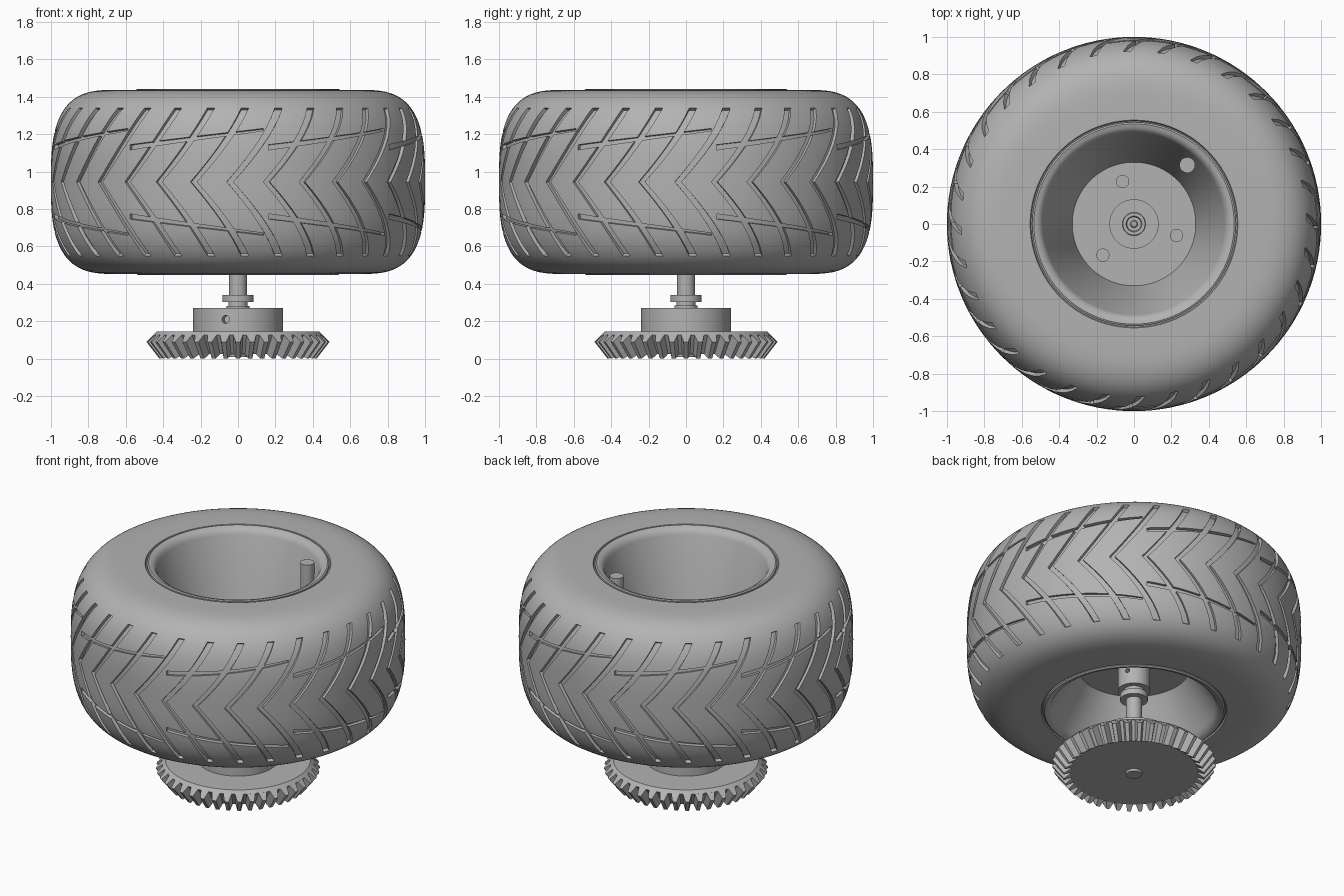
import bpy, bmesh
from math import sin, cos, pi, radians, copysign

if "Cube" in bpy.data.objects:
    bpy.data.objects.remove(bpy.data.objects["Cube"])

grey = bpy.data.materials.new("plain grey")
grey.use_nodes = True
grey.diffuse_color = (0.45, 0.45, 0.45, 1)
grey.node_tree.nodes["Principled BSDF"].inputs["Base Color"].default_value = (0.45, 0.45, 0.45, 1)

MID, HALF = 0.945, 0.492      # wheel centre height and half width


def finish(bm, name):
    bmesh.ops.remove_doubles(bm, verts=bm.verts, dist=1e-5)
    bmesh.ops.recalc_face_normals(bm, faces=bm.faces)
    mesh = bpy.data.meshes.new(name)
    bm.to_mesh(mesh)
    bm.free()
    mesh.materials.append(grey)
    obj = bpy.data.objects.new(name, mesh)
    bpy.context.collection.objects.link(obj)
    return obj


def lathe(name, profile, sides=64, at=(0, 0)):
    """Spin a closed (radius, height) profile about a vertical axis."""
    bm = bmesh.new()
    rings = []
    for i in range(sides):
        a = 2 * pi * i / sides
        rings.append([bm.verts.new((at[0] + r * cos(a), at[1] + r * sin(a), z)) for r, z in profile])
    n = len(profile)
    for i in range(sides):
        p, q = rings[i], rings[(i + 1) % sides]
        for j in range(n):
            k = (j + 1) % n
            if profile[j][0] == 0 and profile[k][0] == 0:
                continue
            if profile[j][0] == 0:
                bm.faces.new((p[j], q[k], p[k]))
            elif profile[k][0] == 0:
                bm.faces.new((p[j], q[j], p[k]))
            else:
                bm.faces.new((p[j], q[j], q[k], p[k]))
    return finish(bm, name)


def cylinder(name, r, low, high, sides=48, at=(0, 0)):
    return lathe(name, [(0, low), (r, low), (r, high), (0, high)], sides, at)


def cut(obj, cutter):
    cutter.hide_render = True
    mod = obj.modifiers.new("cut", 'BOOLEAN')
    mod.operation, mod.solver, mod.object = 'DIFFERENCE', 'EXACT', cutter
    bpy.context.view_layer.update()
    graph = bpy.context.evaluated_depsgraph_get()
    mesh = bpy.data.meshes.new_from_object(obj.evaluated_get(graph))
    obj.modifiers.clear()
    obj.data = mesh
    bpy.data.objects.remove(cutter)


def smooth(obj, angle=35):
    bpy.ops.object.select_all(action='DESELECT')
    obj.select_set(True)
    bpy.context.view_layer.objects.active = obj
    bpy.ops.object.shade_smooth_by_angle(angle=radians(angle))


def tyre_point(theta, z, lift):
    """Point on the tyre's crown, lifted along the surface normal."""
    def radius(h):
        u = min(abs(h - MID) / HALF, 0.999)
        return 0.65 + 0.35 * (1 - u ** 3) ** (1 / 3)
    slope = (radius(z + 0.005) - radius(z - 0.005)) / 0.01
    size = (1 + slope * slope) ** 0.5
    r, h = radius(z) + lift / size, z - slope * lift / size
    return r * cos(theta), r * sin(theta), h


def groove(bm, path):
    """Solid strip through a path of (theta, z, half theta width, half z width)."""
    sections = []
    for t, z, dt, dz in path:
        corners = ((-1, -0.02), (1, -0.02), (1, 0.03), (-1, 0.03))
        sections.append([bm.verts.new(tyre_point(t + s * dt, z + s * dz, h)) for s, h in corners])
    for a, b in zip(sections, sections[1:]):
        for k in range(4):
            m = (k + 1) % 4
            bm.faces.new((a[k], a[m], b[m], b[k]))
    bm.faces.new(sections[0])
    bm.faces.new(sections[-1])


# Tyre: rounded-square section
section = []
for i in range(41):
    t = -pi / 2 + pi * i / 40
    c, s = max(cos(t), 0), sin(t)
    section.append((0.65 + 0.35 * c ** (2 / 3), MID + HALF * copysign(abs(s) ** (2 / 3), s)))
section += [(0.555, MID + HALF), (0.55, MID + 0.48), (0.53, MID + 0.475),
            (0.53, MID - 0.475), (0.55, MID - 0.48), (0.555, MID - HALF)]
tyre = lathe("tyre", section, 128)

# Chevron tread grooves
bm = bmesh.new()
for i in range(32):
    apex = radians(-90 - 25 + 11.25 * i)
    path = []
    for k in range(-8, 9):
        u = abs(k) / 8
        path.append((apex + 0.36 * u - 0.08 * u * u, MID + 0.395 * k / 8, 0.017 + 0.005 * u, 0))
    groove(bm, path)
cut(tyre, finish(bm, "chevron_cutter"))

# Long slanting tread grooves, mirrored about the middle
bm = bmesh.new()
for i in range(8):
    for side in (-1, 1):
        path = []
        for k in range(13):
            u = k / 12
            theta = radians(-90 - 35.5 + 45 * i + 43.5 * u)
            path.append((theta, MID + side * (0.185 + 0.095 * u), 0, 0.014 - 0.008 * u))
        groove(bm, path)
cut(tyre, finish(bm, "long_groove_cutter"))
smooth(tyre, 30)

# Rim with dished sides and a central disc
rim = lathe("rim", [
    (0, 0.80), (0.33, 0.80), (0.485, 1.40), (0.497, 1.425), (0.515, 1.437), (0.535, 1.442), (0.544, 1.438),
    (0.544, 0.455), (0.535, 0.448), (0.515, 0.453), (0.497, 0.465), (0.485, 0.49), (0.33, 0.74), (0, 0.74)], 96)
smooth(rim)

# Valve stem
smooth(cylinder("valve_stem", 0.042, 0.95, 1.40, 32, (0.285, 0.315)))

# Centre boss and slotted screws on the disc
smooth(lathe("centre_boss", [(0, 0.79), (0.132, 0.79), (0.132, 0.81), (0.062, 0.81), (0.06, 0.83),
                             (0.042, 0.83), (0.038, 0.815), (0.02, 0.815), (0.015, 0.825), (0, 0.825)]))
for i in range(3):
    a = radians(105 + 120 * i)
    x, y = 0.235 * cos(a), 0.235 * sin(a)
    screw = cylinder("disc_screw", 0.035, 0.79, 0.812, 32, (x, y))
    bm = bmesh.new()
    bmesh.ops.create_cube(bm, size=1)
    for v in bm.verts:
        px, py = v.co.x * 0.05, v.co.y * 0.012
        v.co = (x + px * cos(a) - py * sin(a), y + px * sin(a) + py * cos(a), 0.815 + v.co.z * 0.02)
    cut(screw, finish(bm, "slot_cutter"))
    smooth(screw)


def side_hole(obj, angle, reach, z, r):
    """Bore a small round set-screw hole inward from the side."""
    bore = cylinder("bore_cutter", r, -0.05, 0.05, 24)
    bore.rotation_euler = (0, pi / 2, angle)
    bore.location = (reach * cos(angle), reach * sin(angle), z)
    cut(obj, bore)
    smooth(obj)


# Axle with the hub sleeve, flanges and collars
smooth(cylinder("axle", 0.047, 0.01, 0.80))
side_hole(cylinder("hub_sleeve", 0.096, 0.59, 0.745), radians(26), 0.10, 0.68, 0.014)
for low in (0.303, 0.525):
    smooth(cylinder("axle_flange", 0.083, low, low + 0.037))
for low, high in ((0.26, 0.283), (0.56, 0.60)):
    smooth(cylinder("axle_collar", 0.062, low, high))
smooth(cylinder("axle_spacer", 0.052, 0.28, 0.306))

# Bevel gear
side_hole(cylinder("gear_hub", 0.24, 0.13, 0.27, 96), radians(-90 - 16), 0.24, 0.21, 0.021)
gear = lathe("gear_body", [(0, 0.145), (0.435, 0.145), (0.454, 0.126), (0.38, 0.025),
                           (0.05, 0.025), (0.045, 0.015), (0.02, 0.015), (0.015, 0.03), (0, 0.03)], 80)
smooth(gear, 25)

# Gear teeth: tapered wedges on the lower cone
bm = bmesh.new()
for i in range(40):
    a = 2 * pi * i / 40
    ends = []
    for root, tip in (((0.45, 0.13), (0.49, 0.09)), ((0.376, 0.027), (0.42, 0.0))):
        corners = ((root, -0.06), (tip, -0.025), (tip, 0.025), (root, 0.06))
        ends.append([bm.verts.new((r * cos(a + d), r * sin(a + d), z)) for (r, z), d in corners])
    for k in range(4):
        m = (k + 1) % 4
        bm.faces.new((ends[0][k], ends[0][m], ends[1][m], ends[1][k]))
    bm.faces.new(ends[0])
    bm.faces.new(ends[1])
finish(bm, "gear_teeth")
